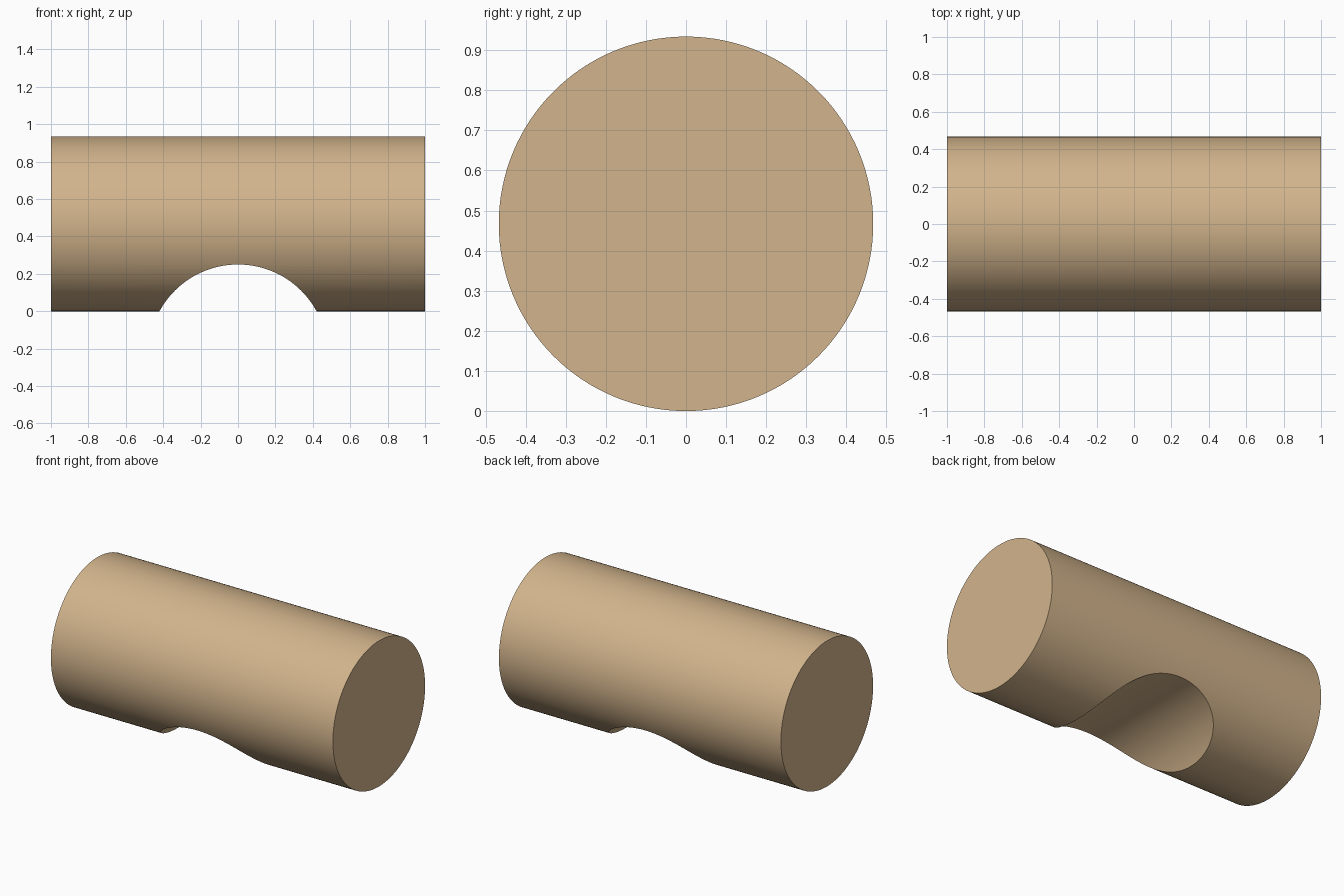
import bpy
import math

if "Cube" in bpy.data.objects:
    bpy.data.objects.remove(bpy.data.objects["Cube"])

LOG_R = 0.467
NOTCH_HALF, NOTCH_H = 0.42, 0.25
NOTCH_R = (NOTCH_HALF ** 2 + NOTCH_H ** 2) / (2 * NOTCH_H)


def cylinder(name, radius, length, z, rotation):
    bpy.ops.mesh.primitive_cylinder_add(vertices=128, radius=radius, depth=length,
                                        location=(0, 0, z), rotation=rotation)
    obj = bpy.context.object
    obj.name = name
    return obj


# Crosswise cutter for the saddle notch under the log
cutter = cylinder("notch_cutter", NOTCH_R, 2, NOTCH_H - NOTCH_R, (math.pi / 2, 0, 0))

# Round log lying along x
log = cylinder("log", LOG_R, 2, LOG_R, (0, math.pi / 2, 0))

# Cut the notch and bake it in
cut = log.modifiers.new("notch", 'BOOLEAN')
cut.operation = 'DIFFERENCE'
cut.solver = 'EXACT'
cut.object = cutter
bpy.ops.object.modifier_apply(modifier=cut.name)
bpy.data.objects.remove(cutter, do_unlink=True)
bpy.ops.object.shade_smooth_by_angle(angle=math.radians(30))

# Tan wood
wood = bpy.data.materials.new("tan_wood")
wood.diffuse_color = (0.645, 0.456, 0.262, 1)
wood.use_nodes = True
wood.node_tree.nodes["Principled BSDF"].inputs["Base Color"].default_value = wood.diffuse_color
log.data.materials.clear()
log.data.materials.append(wood)
